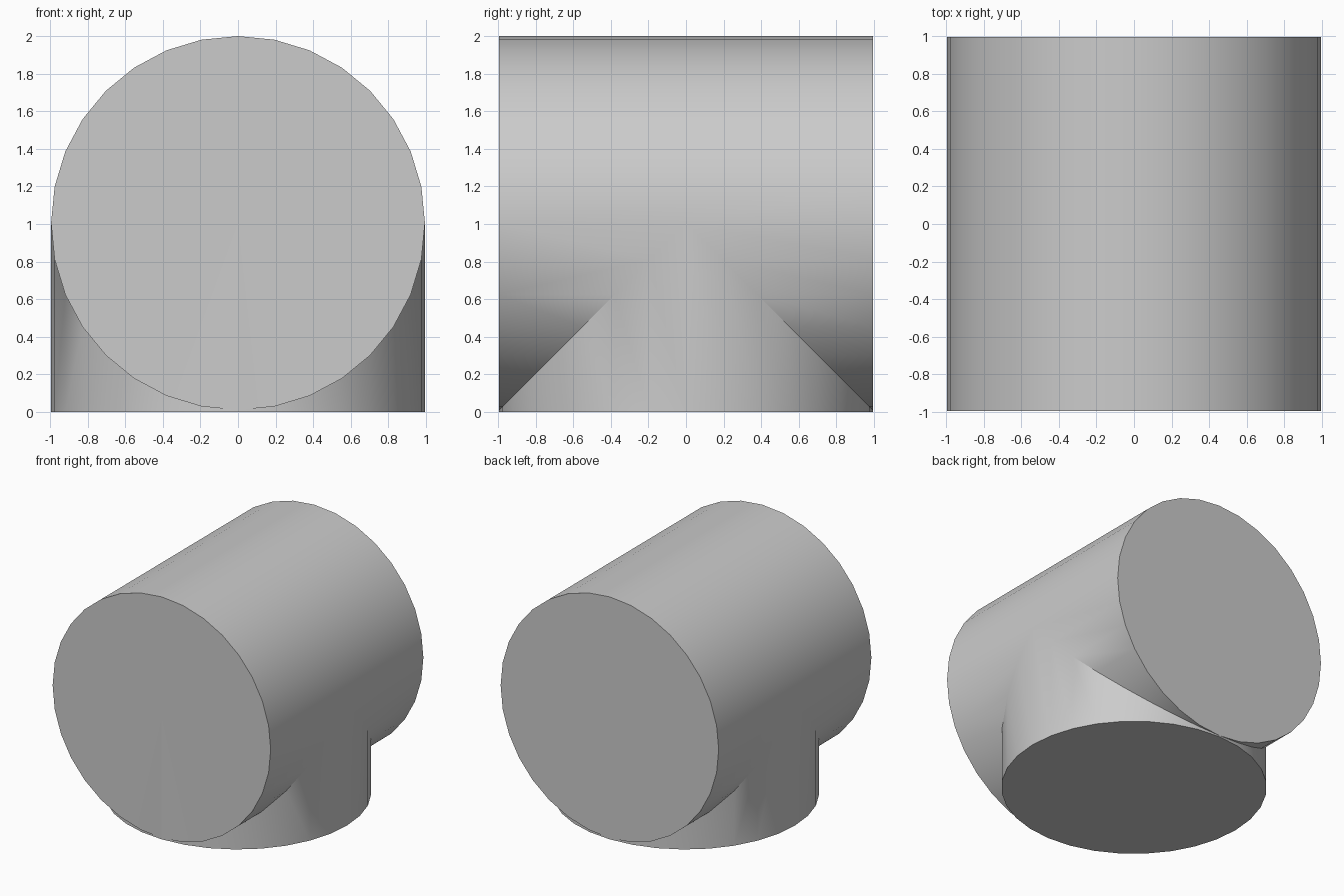
import bpy
import math

if "Cube" in bpy.data.objects:
    bpy.data.objects.remove(bpy.data.objects["Cube"])

R = 0.995      # shared radius of both pipes
AXIS_Z = 1.005 # height of the horizontal pipe axis


def pipe(name, depth, z, rot=(0, 0, 0)):
    bpy.ops.mesh.primitive_cylinder_add(vertices=32, radius=R, depth=depth,
                                        location=(0, 0, z), rotation=rot)
    ob = bpy.context.object
    ob.name = name
    bpy.ops.object.transform_apply(location=True, rotation=True, scale=True)
    return ob


# Vertical branch, ending at the axis of the main pipe
branch = pipe("branch_cutter", AXIS_Z, AXIS_Z / 2)
# Horizontal main pipe running front to back
body = pipe("tee_pipe", 2 * R, AXIS_Z, (math.pi / 2, 0, 0))

# Weld the branch into the main pipe
mod = body.modifiers.new("union", 'BOOLEAN')
mod.operation = 'UNION'
mod.solver = 'EXACT'
mod.object = branch
bpy.context.view_layer.objects.active = body
bpy.ops.object.modifier_apply(modifier=mod.name)
bpy.data.objects.remove(branch, do_unlink=True)

# Smooth walls with crisp rims
bpy.ops.object.select_all(action='DESELECT')
body.select_set(True)
bpy.context.view_layer.objects.active = body
bpy.ops.object.shade_smooth_by_angle(angle=math.radians(30))
